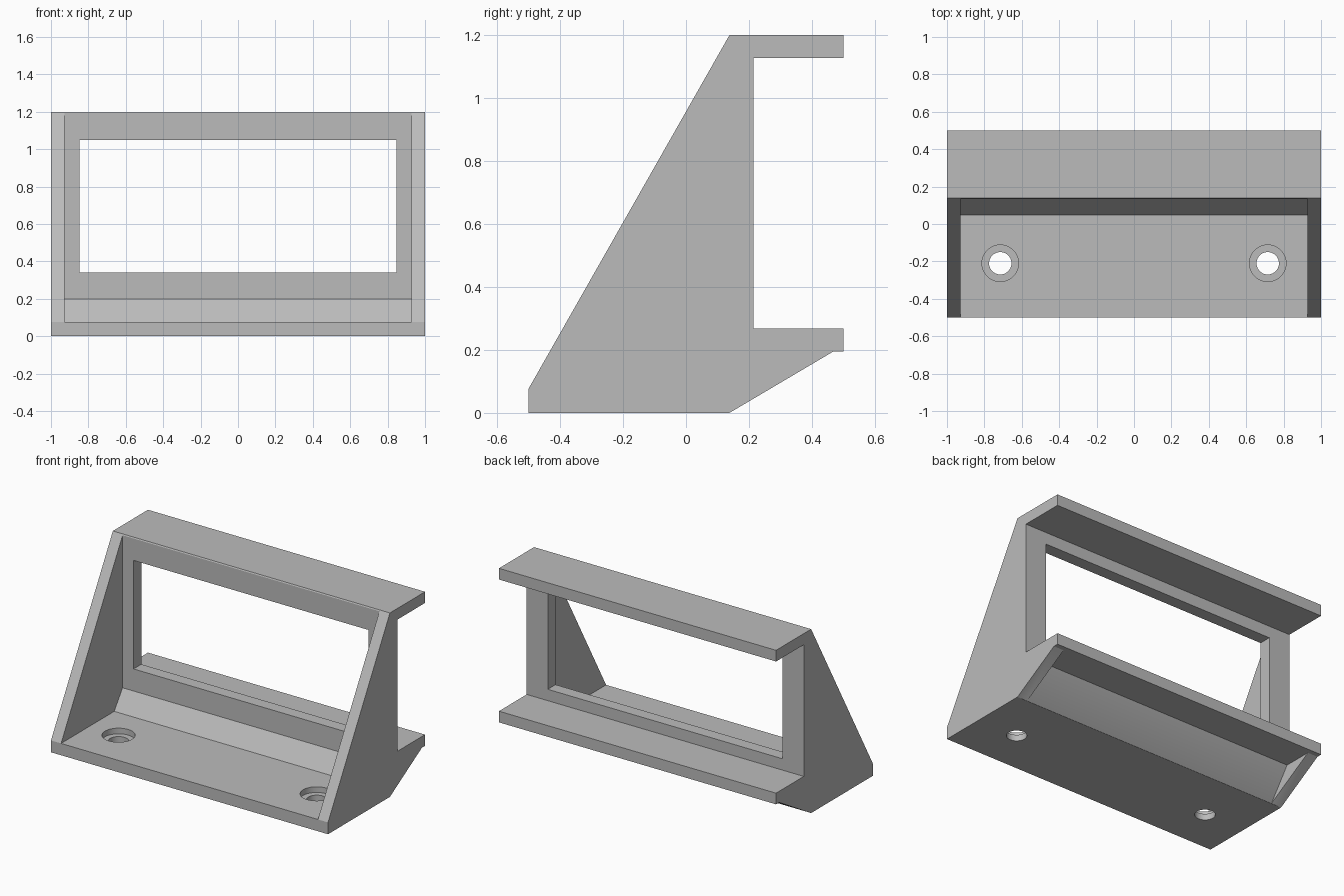
import bpy, bmesh, math

cube = bpy.data.objects.get("Cube")
if cube:
    bpy.data.objects.remove(cube, do_unlink=True)

grey = bpy.data.materials.new("plain grey")
grey.use_nodes = True
grey.diffuse_color = (0.5, 0.5, 0.5, 1)
grey.node_tree.nodes["Principled BSDF"].inputs["Base Color"].default_value = (0.5, 0.5, 0.5, 1)


def add_object(name, bm):
    bmesh.ops.recalc_face_normals(bm, faces=bm.faces)
    mesh = bpy.data.meshes.new(name)
    bm.to_mesh(mesh)
    bm.free()
    mesh.materials.append(grey)
    obj = bpy.data.objects.new(name, mesh)
    bpy.context.collection.objects.link(obj)
    return obj


def prism(name, profile, half_width):
    """Extrude a (y, z) profile along x, centred."""
    bm = bmesh.new()
    face = bm.faces.new([bm.verts.new((-half_width, y, z)) for y, z in profile])
    ext = bmesh.ops.extrude_face_region(bm, geom=[face])
    verts = [v for v in ext["geom"] if isinstance(v, bmesh.types.BMVert)]
    bmesh.ops.translate(bm, verts=verts, vec=(2 * half_width, 0, 0))
    return add_object(name, bm)


def cylinder(name, radius, x, y, z0, z1):
    bm = bmesh.new()
    bmesh.ops.create_cone(bm, cap_ends=True, segments=48, radius1=radius,
                          radius2=radius, depth=z1 - z0)
    bmesh.ops.translate(bm, verts=bm.verts, vec=(x, y, (z0 + z1) / 2))
    return add_object(name, bm)


def cut(body, cutter):
    cutter.hide_render = True
    mod = body.modifiers.new(cutter.name, 'BOOLEAN')
    mod.operation = 'DIFFERENCE'
    mod.solver = 'EXACT'
    mod.object = cutter
    bpy.context.view_layer.objects.active = body
    bpy.ops.object.modifier_apply(modifier=mod.name)
    bpy.data.objects.remove(cutter, do_unlink=True)


# Full side outline, extruded across the whole width
bracket = prism("mounting_bracket", [
    (-0.5, 0), (0.138, 0), (0.468, 0.195), (0.5, 0.195), (0.5, 0.268),
    (0.214, 0.268), (0.214, 1.127), (0.5, 1.127), (0.5, 1.2),
    (0.138, 1.2), (-0.5, 0.077)], 1.0)

inner = 0.927

# Open front between the side gussets, with a sloped step at the back
cut(bracket, prism("front_opening", [
    (-0.7, 0.077), (0.048, 0.077), (0.134, 0.198), (0.134, 1.4), (-0.7, 1.4)], inner))

# Window through the back panel
cut(bracket, prism("window", [
    (0, 0.342), (0.4, 0.342), (0.4, 1.05), (0, 1.05)], 0.848))

# Hollow beneath the rear ledge, leaving a rib at each end
cut(bracket, prism("under_hollow", [
    (0.066, -0.1), (0.28, 0.195), (0.468, 0.195), (0.468, -0.1)], inner))

# Counterbored screw holes in the floor
for x in (-0.715, 0.715):
    cut(bracket, cylinder("screw_hole", 0.06, x, -0.21, -0.1, 0.2))
    cut(bracket, cylinder("counterbore", 0.098, x, -0.21, 0.04, 0.2))

bpy.ops.object.select_all(action='DESELECT')
bracket.select_set(True)
bpy.context.view_layer.objects.active = bracket
bpy.ops.object.shade_smooth_by_angle(angle=math.radians(25))
